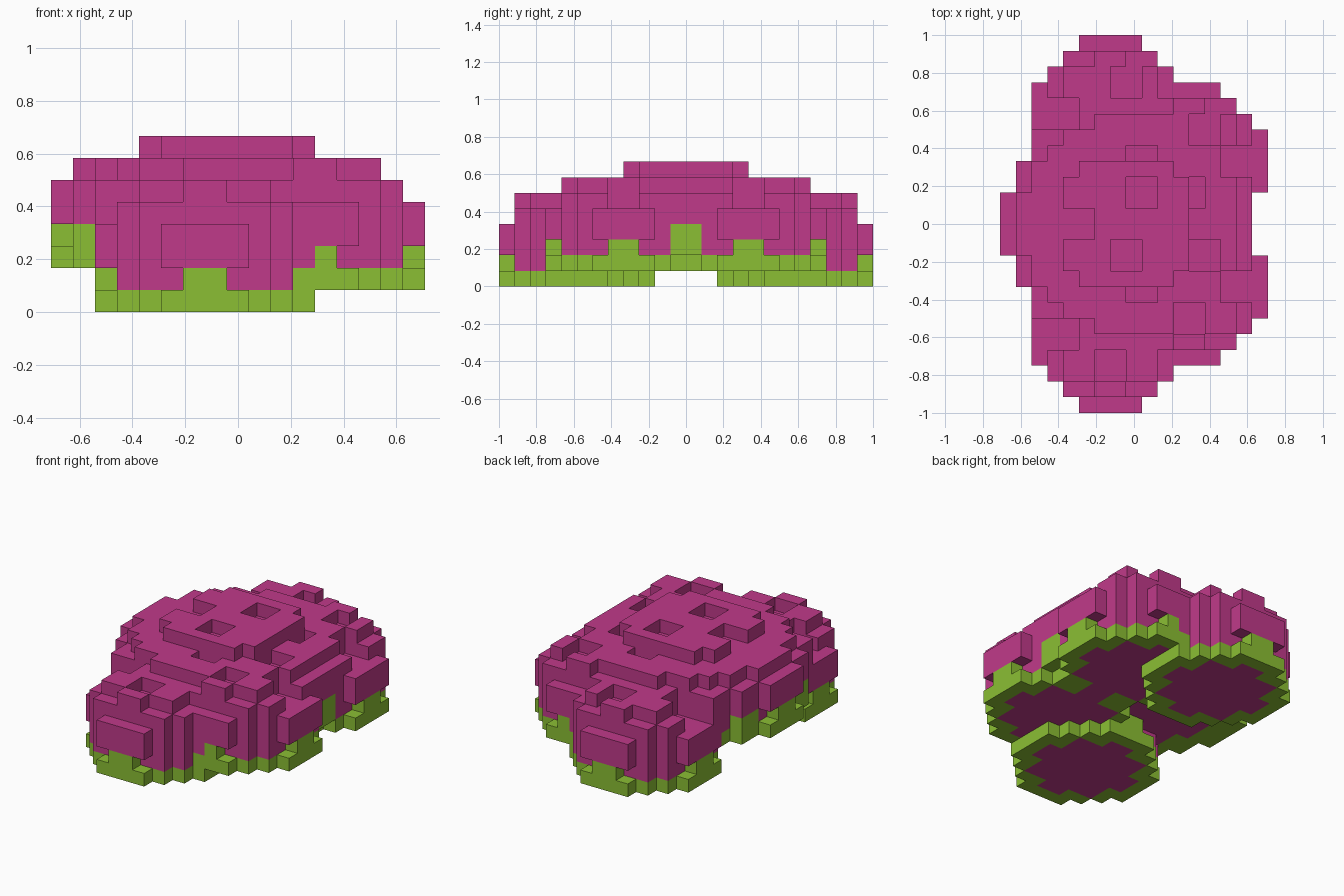
import bpy, bmesh
from mathutils import Vector

cube = bpy.data.objects.get("Cube")
if cube:
    bpy.data.objects.remove(cube, do_unlink=True)

UNIT = 1 / 12            # edge of one block
cells = {}               # (x, y, z) -> part name


def disc(cx, cy, z0, z1, limit, part, clip=99):
    """Stepped round slab; limit is the squared radius, clip trims the sides."""
    n = 9
    for i in range(-n, n):
        for j in range(-n, n):
            a, b = abs(i + .5), abs(j + .5)
            if a * a + b * b < limit and max(a, b) < clip:
                for z in range(z0, z1):
                    cells[cx + i, cy + j, z] = part


def box(x0, x1, y0, y1, z0, z1, part):
    """Fill a box of blocks, or clear it when part is None."""
    for x in range(x0, x1):
        for y in range(y0, y1):
            for z in range(z0, z1):
                if part:
                    cells[x, y, z] = part
                else:
                    cells.pop((x, y, z), None)


def side_plates(cx, cy, r, half, z0, z1, part):
    """One block thick plate on each of the four sides."""
    for s in (r - 1, -r):
        box(cx + s, cx + s + 1, cy - half, cy + half, z0, z1, part)
        box(cx - half, cx + half, cy + s, cy + s + 1, z0, z1, part)


# Lobes: centre x, centre y, base z, radius, rim limit, core limit, top limit
lobes = [
    (7, -7, 0, 5, 23, 14),
    (7, 7, 0, 5, 23, 14),
    (12, -4, 1, 5, 23, 14),
    (12, 4, 1, 5, 23, 14),
    (8, 0, 2, 8, 61, 46),
]

# Green rims with small upright tabs
for cx, cy, z, r, rim, top in lobes:
    disc(cx, cy, z, z + 1, rim, "rim")
    side_plates(cx, cy, r, 1, z + 1, z + 2, "rim")

# Domed bodies, raised side plates and stepped tops
for cx, cy, z, r, rim, top in lobes:
    disc(cx, cy, z, z + 1, 14 if r == 5 else 34, "cap")
    if r == 5:
        disc(cx, cy, z + 1, z + 5, rim, "cap", r - 1)
        disc(cx, cy, z + 5, z + 6, top, "cap")
    else:
        disc(cx, cy, z + 1, z + 4, rim, "cap", r - 1)
        disc(cx, cy, z + 4, z + 5, top, "cap")
        disc(cx, cy, z + 5, z + 6, 20, "cap")
    side_plates(cx, cy, r, 2, z + 2, z + 4, "cap")

# Extra green tabs on the flank of the large lobe
for y in (-4, 2):
    box(1, 2, y, y + 2, 3, 4, "rim")

# Square pits in the tops: x, y, z range
pits = [
    (8, 1, 7, 8), (4, -1, 7, 8), (7, -3, 7, 8),
    (12, -3, 6, 7), (12, 1, 6, 7), (8, 4, 6, 7), (8, -6, 6, 7),
    (12, 5, 6, 7), (11, -7, 6, 7),
    (14, 3, 5, 7), (14, -5, 5, 7),
    (6, -10, 5, 6), (7, 8, 5, 6),
    (3, 6, 4, 6), (3, -8, 4, 6),
]
for x, y, z0, z1 in pits:
    width = 1 if (x, y) == (12, 1) else 2
    depth = 1 if (x, y) == (8, 4) else 2
    y0 = -5 if (x, y) == (8, -6) else y
    box(x, x + width, y0, y + depth, z0, z1, None)


def material(name, rgb):
    m = bpy.data.materials.new(name)
    m.diffuse_color = (*rgb, 1)
    m.use_nodes = True
    m.node_tree.nodes["Principled BSDF"].inputs["Base Color"].default_value = (*rgb, 1)
    return m


def build(name, part, mat):
    """Outer skin of all blocks of one part."""
    bm = bmesh.new()
    verts = {}

    def vert(p):
        key = tuple(p)
        if key not in verts:
            verts[key] = bm.verts.new(((p[0] - 8.5) * UNIT, p[1] * UNIT, p[2] * UNIT))
        return verts[key]

    for c, kind in cells.items():
        if kind != part:
            continue
        for axis in range(3):
            for side in (0, 1):
                near = list(c)
                near[axis] += 2 * side - 1
                if tuple(near) in cells:
                    continue
                loop = []
                for a, b in ((0, 0), (1, 0), (1, 1), (0, 1)):
                    p = list(c)
                    p[axis] += side
                    p[(axis + 1) % 3] += a
                    p[(axis + 2) % 3] += b
                    loop.append(vert(p))
                bm.faces.new(loop if side else loop[::-1])
    mesh = bpy.data.meshes.new(name)
    bm.to_mesh(mesh)
    bm.free()
    mesh.materials.append(mat)
    bpy.context.collection.objects.link(bpy.data.objects.new(name, mesh))


build("domed_caps", "cap", material("magenta", (0.527, 0.042, 0.254)))
build("lower_rims", "rim", material("leaf_green", (0.258, 0.521, 0.034)))
